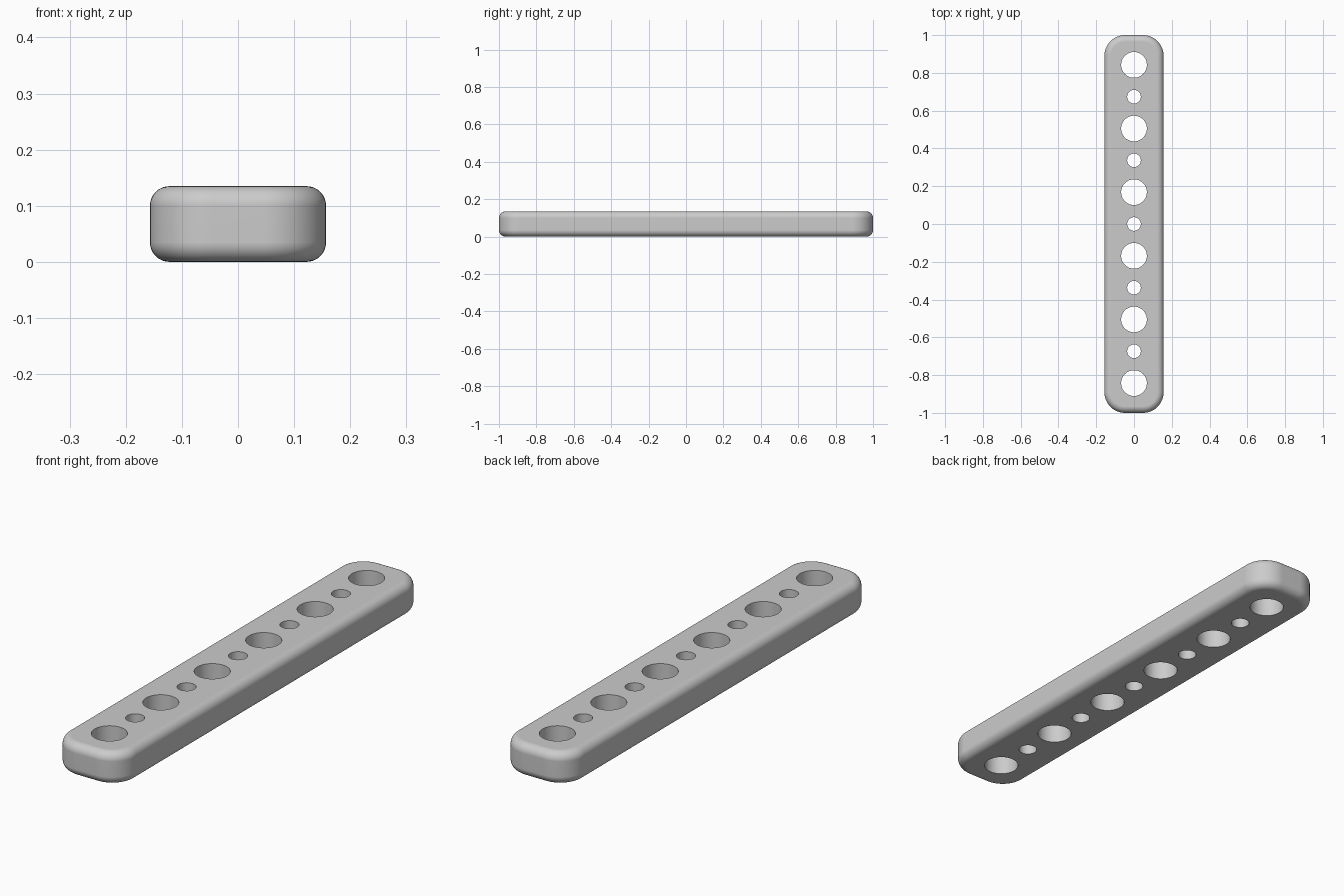
import bpy
import bmesh
from math import sin, cos, pi
from mathutils import Matrix

cube = bpy.data.objects.get("Cube")
if cube:
    bpy.data.objects.remove(cube, do_unlink=True)

HALF_W, HALF_L, HEIGHT = 0.157, 1.0, 0.135
CORNER, EDGE = 0.11, 0.035       # plan corner radius, rounded rim radius
PITCH = 0.337                    # distance between large holes
LARGE, SMALL = 0.068, 0.036
STEPS = 12

grey = bpy.data.materials.new("light grey")
grey.use_nodes = True
grey.diffuse_color = (0.6, 0.6, 0.6, 1)
grey.node_tree.nodes["Principled BSDF"].inputs["Base Color"].default_value = (0.6, 0.6, 0.6, 1)


def make_object(name, bm):
    mesh = bpy.data.meshes.new(name)
    bm.to_mesh(mesh)
    bm.free()
    mesh.materials.append(grey)
    obj = bpy.data.objects.new(name, mesh)
    bpy.context.collection.objects.link(obj)
    return obj


def outline(bm, inset, z):
    """Rounded rectangle, shrunk by inset, at height z."""
    ring = []
    for quarter, (sx, sy) in enumerate([(1, 1), (-1, 1), (-1, -1), (1, -1)]):
        for i in range(STEPS + 1):
            a = (quarter + i / STEPS) * pi / 2
            r = CORNER - inset
            ring.append(bm.verts.new((sx * (HALF_W - CORNER) + r * cos(a),
                                      sy * (HALF_L - CORNER) + r * sin(a), z)))
    return ring


# Bar body: stacked outlines with a quarter-round rim at bottom and top
bm = bmesh.new()
arc = [i / 8 * pi / 2 for i in range(9)]
rim = [(EDGE * (1 - sin(a)), EDGE * (1 - cos(a))) for a in arc]
levels = rim + [(inset, HEIGHT - z) for inset, z in reversed(rim)]
rings = [outline(bm, inset, z) for inset, z in levels]
for low, high in zip(rings, rings[1:]):
    for i in range(len(low)):
        j = (i + 1) % len(low)
        bm.faces.new((low[i], low[j], high[j], high[i]))
bm.faces.new(reversed(rings[0]))
bm.faces.new(rings[-1])
bar = make_object("perforated_bar", bm)

# Hole cutters: large and small holes alternate along the bar
bm = bmesh.new()
for k in range(-5, 6):
    radius = LARGE if k % 2 else SMALL
    bmesh.ops.create_cone(bm, cap_ends=True, segments=48, radius1=radius, radius2=radius,
                          depth=HEIGHT * 2,
                          matrix=Matrix.Translation((0, k * PITCH / 2, HEIGHT / 2)))
cutter = make_object("hole_cutter", bm)
cutter.hide_render = True

# Cut the holes and shade
bpy.ops.object.select_all(action='DESELECT')
bpy.context.view_layer.objects.active = bar
bar.select_set(True)
cut = bar.modifiers.new("holes", 'BOOLEAN')
cut.operation = 'DIFFERENCE'
cut.solver = 'EXACT'
cut.object = cutter
bpy.ops.object.modifier_apply(modifier=cut.name)
bpy.data.objects.remove(cutter, do_unlink=True)
bpy.ops.object.shade_smooth_by_angle(angle=pi / 6)
# Keep the flat top and bottom crisp inside the rounded rim
flat = bar.modifiers.new("flat_faces", 'WEIGHTED_NORMAL')
flat.keep_sharp = True
